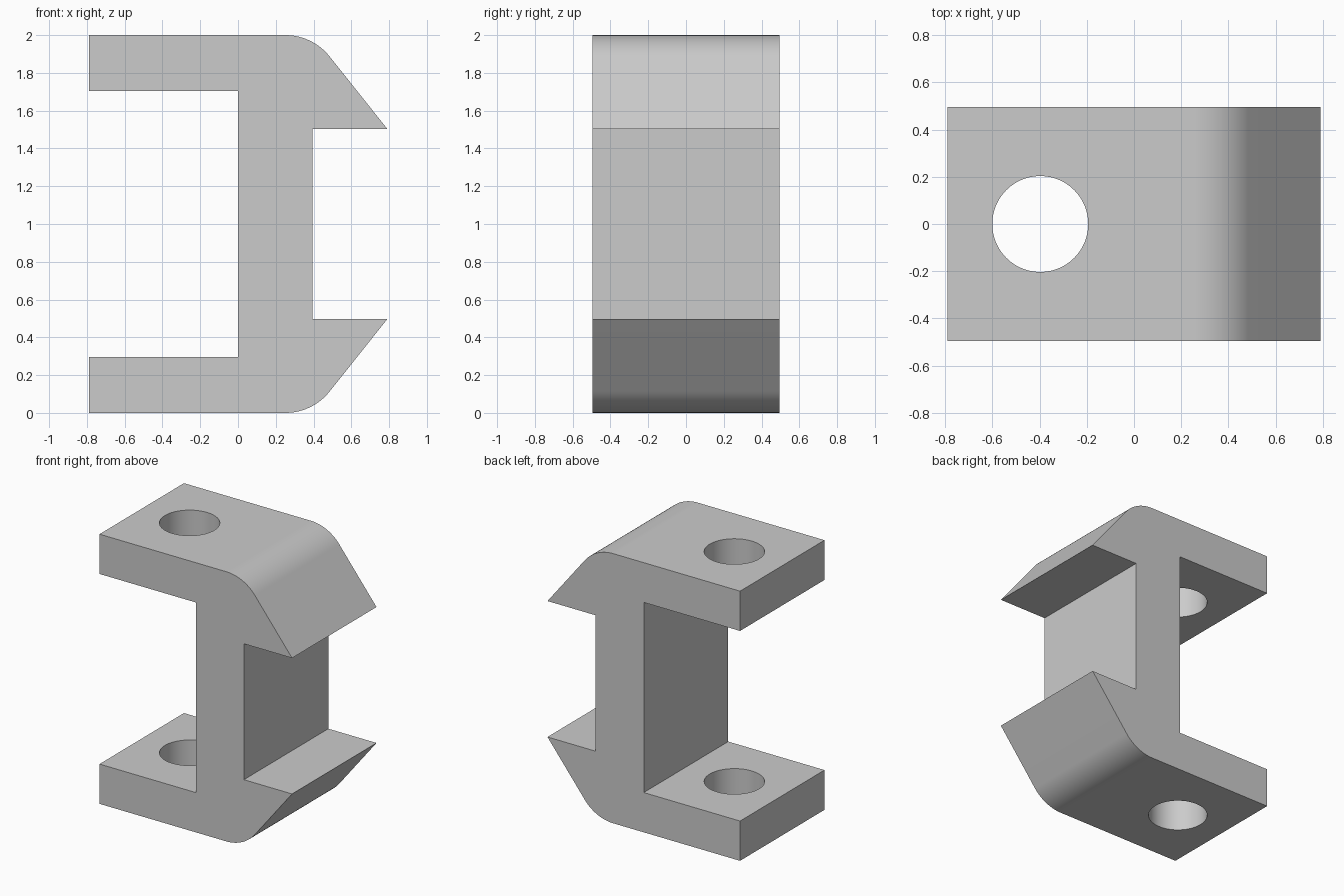
import bpy, bmesh
from math import sin, cos, atan2, tan
from mathutils import Matrix

cube = bpy.data.objects.get("Cube")
if cube:
    bpy.data.objects.remove(cube, do_unlink=True)

# Plain grey material
grey = bpy.data.materials.new("plain grey")
grey.use_nodes = True
colour = (0.6, 0.6, 0.6, 1)
grey.diffuse_color = colour
grey.node_tree.nodes["Principled BSDF"].inputs["Base Color"].default_value = colour

REACH, WEB, DEPTH = 0.79, 0.395, 0.99
LIP, FLANGE, RADIUS, STEPS = 0.496, 0.295, 0.3, 24


def add_object(name, bm):
    bmesh.ops.recalc_face_normals(bm, faces=bm.faces)
    mesh = bpy.data.meshes.new(name)
    bm.to_mesh(mesh)
    bm.free()
    mesh.materials.append(grey)
    obj = bpy.data.objects.new(name, mesh)
    bpy.context.collection.objects.link(obj)
    return obj


# Upper half of the profile, as height above the middle, with a rounded shoulder
slope = atan2(LIP, REACH - WEB)
start = WEB - RADIUS * tan(slope / 2)
arc = [(start + RADIUS * sin(slope * i / STEPS),
        1 - RADIUS + RADIUS * cos(slope * i / STEPS)) for i in range(STEPS + 1)]
upper = [(0, 1 - FLANGE), (-REACH, 1 - FLANGE), (-REACH, 1), *arc,
         (REACH, 1 - LIP), (WEB, 1 - LIP)]
profile = upper + [(x, -z) for x, z in reversed(upper)]

# Bracket body
bm = bmesh.new()
face = bm.faces.new([bm.verts.new((x, -DEPTH / 2, z + 1)) for x, z in profile])
result = bmesh.ops.extrude_face_region(bm, geom=[face])
moved = [v for v in result["geom"] if isinstance(v, bmesh.types.BMVert)]
bmesh.ops.translate(bm, verts=moved, vec=(0, DEPTH, 0))
bracket = add_object("bracket", bm)

# Round hole through both flanges
bm = bmesh.new()
bmesh.ops.create_cone(bm, cap_ends=True, segments=96, radius1=0.203, radius2=0.203,
                      depth=3, matrix=Matrix.Translation((-0.397, 0, 1)))
cutter = add_object("hole_cutter", bm)
cutter.hide_render = True

bpy.ops.object.select_all(action="DESELECT")
bracket.select_set(True)
bpy.context.view_layer.objects.active = bracket
cut = bracket.modifiers.new("flange holes", "BOOLEAN")
cut.operation = "DIFFERENCE"
cut.solver = "EXACT"
cut.object = cutter
bpy.ops.object.modifier_apply(modifier=cut.name)
bpy.data.objects.remove(cutter, do_unlink=True)
bpy.ops.object.shade_smooth_by_angle(angle=0.5)
